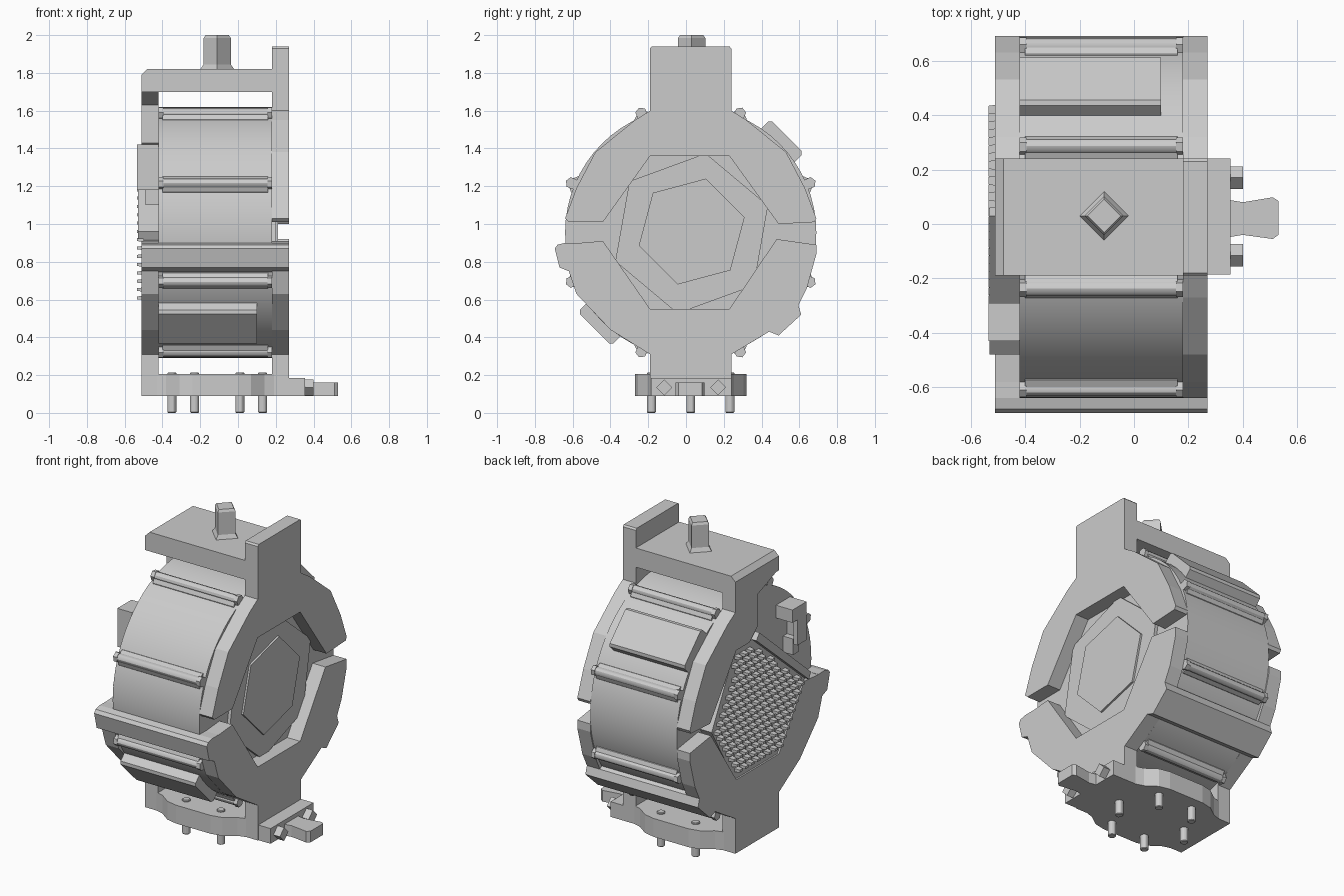
import bpy, bmesh, math
from mathutils import Vector

if "Cube" in bpy.data.objects:
    bpy.data.objects.remove(bpy.data.objects["Cube"])

CY, CZ, R = 0.025, 0.955, 0.665          # drum axis and radius
XL0, XL1, XR0, XR1 = -0.51, -0.42, 0.18, 0.27   # left and right plates

grey = bpy.data.materials.new("light_grey")
grey.diffuse_color = (0.6, 0.6, 0.6, 1)
grey.use_nodes = True
grey.node_tree.nodes["Principled BSDF"].inputs["Base Color"].default_value = grey.diffuse_color


def finish(name, bm, smooth=False, bevel=0):
    bmesh.ops.recalc_face_normals(bm, faces=bm.faces)
    me = bpy.data.meshes.new(name)
    bm.to_mesh(me)
    bm.free()
    me.materials.append(grey)
    ob = bpy.data.objects.new(name, me)
    bpy.context.collection.objects.link(ob)
    if bevel:
        m = ob.modifiers.new("bevel", 'BEVEL')
        m.width, m.segments, m.limit_method = bevel, 1, 'ANGLE'
    if smooth:
        bpy.ops.object.select_all(action='DESELECT')
        ob.select_set(True)
        bpy.context.view_layer.objects.active = ob
        bpy.ops.object.shade_smooth_by_angle(angle=math.radians(30))
    return ob


def add_prism(bm, pts, lo, hi, axis='x', scale_hi=1.0):
    """Extrude a 2D outline along an axis, optionally tapering to the far end."""
    c = Vector((sum(p[0] for p in pts), sum(p[1] for p in pts))) / len(pts)

    def ring(t, s):
        out = []
        for p in pts:
            a, b = c + (Vector(p) - c) * s
            out.append(bm.verts.new({'x': (t, a, b), 'y': (a, t, b), 'z': (a, b, t)}[axis]))
        return out
    v0, v1 = ring(lo, 1), ring(hi, scale_hi)
    n = len(pts)
    bm.faces.new(v0)
    bm.faces.new(v1)
    for i in range(n):
        j = (i + 1) % n
        bm.faces.new((v0[i], v0[j], v1[j], v1[i]))


def prism(name, pts, lo, hi, axis='x', scale_hi=1.0, smooth=False, bevel=0):
    bm = bmesh.new()
    add_prism(bm, pts, lo, hi, axis, scale_hi)
    return finish(name, bm, smooth, bevel)


def ngon(cx, cy, r, n, turn=0):
    return [(cx + r * math.cos(math.radians(turn) + 2 * math.pi * i / n),
             cy + r * math.sin(math.radians(turn) + 2 * math.pi * i / n)) for i in range(n)]


def rect(a0, a1, b0, b1):
    return [(a0, b0), (a1, b0), (a1, b1), (a0, b1)]


def radial(deg, pts):
    """Place (radius, sideways) points on the drum rim at an angle."""
    a = math.radians(deg)
    return [(CY + r * math.cos(a) - s * math.sin(a),
             CZ + r * math.sin(a) + s * math.cos(a)) for r, s in pts]


# Drum
prism("drum", ngon(CY, CZ, R, 64), XL1, XR0, smooth=True)

# Rim rods with flanges and end bolts, one every 45 degrees
for k in range(8):
    ang = 22.5 + 45 * k
    (ry, rz), = radial(ang, [(0.683, 0)])
    bm = bmesh.new()
    add_prism(bm, radial(ang, [(0.64, -0.05), (0.667, -0.045), (0.69, -0.02),
                               (0.69, 0.02), (0.667, 0.045), (0.64, 0.05)]), -0.40, 0.16)
    add_prism(bm, ngon(ry, rz, 0.026, 12), -0.405, 0.165)
    for x0, x1 in ((-0.42, -0.395), (0.155, 0.18)):
        add_prism(bm, ngon(ry, rz, 0.032, 6, ang), x0, x1)
    finish("rim_rod", bm, smooth=True)

# Raised pads on two opposite sides
for ang in (45, 225):
    prism("rim_pad", radial(ang, [(0.63, -0.125), (0.705, -0.125), (0.72, -0.11),
                                  (0.72, 0.11), (0.705, 0.125), (0.63, 0.125)]), -0.42, 0.10)

# Side plates: upper and lower clamp halves
upper = [(-0.19, 1.93), (-0.18, 1.94), (0.23, 1.94), (0.24, 1.93), (0.24, 1.60), (0.32, 1.55),
         (0.53, 1.38), (0.63, 1.19), (0.69, 1.03), (0.68, 1.01), (0.49, 1.00), (0.23, 1.36),
         (-0.19, 1.36), (-0.44, 1.01), (-0.62, 1.01), (-0.64, 1.03), (-0.58, 1.19),
         (-0.48, 1.38), (-0.27, 1.55), (-0.19, 1.60)]
lower = [(-0.19, 0.09), (0.24, 0.09), (0.24, 0.31), (0.44, 0.43), (0.49, 0.41), (0.61, 0.52),
         (0.595, 0.57), (0.64, 0.66), (0.69, 0.84), (0.69, 0.89), (0.48, 0.92), (0.23, 0.55),
         (-0.19, 0.55), (-0.44, 0.91), (-0.68, 0.89), (-0.695, 0.87), (-0.67, 0.77),
         (-0.62, 0.75), (-0.58, 0.63), (-0.40, 0.44), (-0.19, 0.31)]
upper_left = [(-0.19, 1.71), (0.02, 1.63), (0.02, 1.43), (0.10, 1.36), (0.23, 1.36), (0.49, 1.00),
              (0.68, 1.01), (0.69, 1.03), (0.63, 1.19), (0.53, 1.38), (0.32, 1.55),
              (0.24, 1.60), (0.24, 1.72), (-0.19, 1.72)]
prism("right_upper_plate", upper, XR0, XR1)
prism("right_lower_plate", lower, XR0, XR1)
prism("left_upper_plate", upper_left, XL0, XL1)
prism("left_lower_plate", lower, XL0, XL1)

# Cross beams joining the lower plates
prism("front_beam", [(-0.695, 0.87), (-0.68, 0.89), (-0.64, 0.90), (-0.58, 0.90), (-0.58, 0.74),
                     (-0.62, 0.75), (-0.67, 0.77)], XL0, XR1)
prism("back_beam", [(0.44, 0.43), (0.49, 0.41), (0.61, 0.52), (0.595, 0.57), (0.53, 0.62),
                    (0.40, 0.50)], XL0, XR1)

# Hexagonal hub on the right end
prism("hub_outer", ngon(0.03, 0.95, 0.43, 6, 20), XR0 - 0.01, 0.20)
prism("hub_inner", ngon(0.03, 0.96, 0.29, 6, 15), 0.19, 0.212)

# Top bridge with chamfered left edge
prism("top_bridge", [(XL0, 1.70), (XR0 + 0.02, 1.70), (XR0 + 0.02, 1.82),
                     (XL0 + 0.03, 1.82), (XL0, 1.79)], -0.19, 0.24, axis='y')

# Diamond peg on the bridge, with flared foot
bm = bmesh.new()
add_prism(bm, ngon(-0.11, 0.03, 0.093, 4), 1.815, 1.845, 'z', 0.77)
add_prism(bm, ngon(-0.11, 0.03, 0.072, 4), 1.84, 1.985, 'z')
add_prism(bm, ngon(-0.11, 0.03, 0.072, 4), 1.985, 2.0, 'z', 0.85)
finish("top_peg", bm)

# Base with bulging sides
half = [(XL0, 0.215), (-0.43, 0.215), (-0.38, 0.23), (-0.31, 0.28), (-0.24, 0.295),
        (0.0, 0.295), (0.07, 0.28), (0.14, 0.23), (0.19, 0.215), (XR1, 0.215)]
base = [(x, CY + w) for x, w in half] + [(x, CY - w) for x, w in reversed(half)]
prism("base", base, 0.09, 0.205, 'z')

# Six base pegs
for i in range(6):
    a = math.radians(60 * i)
    px, py = -0.11 + 0.24 * math.cos(a), 0.025 + 0.24 * math.sin(a)
    prism("base_peg", ngon(px, py, 0.025, 8, 22.5), 0.0, 0.215, 'z', bevel=0.004)

# Connector block, tongue and diamond pins on the right
prism("connector_block", rect(XR1 - 0.02, 0.355, -0.185, 0.24), 0.09, 0.185, 'z')
prism("connector_tongue", [(0.34, -0.05), (0.40, -0.04), (0.51, -0.055), (0.53, -0.04),
                           (0.53, 0.085), (0.51, 0.098), (0.40, 0.08), (0.34, 0.09)], 0.09, 0.16, 'z')
for y in (-0.115, 0.17):
    prism("connector_pin", ngon(y, 0.135, 0.042, 4), 0.34, 0.40)

# Left panel with a grid of small studs
panel = [(0.46, 0.93), (0.23, 1.36), (0.06, 1.36), (-0.46, 0.92), (-0.19, 0.54), (0.23, 0.54)]
prism("stud_panel", panel, -0.50, XL1 + 0.01)


def inside(y, z, margin=0.025):
    for (y0, z0), (y1, z1) in zip(panel, panel[1:] + panel[:1]):
        dy, dz = y1 - y0, z1 - z0
        if (dy * (z - z0) - dz * (y - y0)) / math.hypot(dy, dz) < margin:
            return False
    return True


bm = bmesh.new()
for r in range(20):
    for c in range(18):
        y = -0.45 + 0.058 * c + (0.029 if r % 2 else 0)
        z = 0.565 + 0.044 * r
        if inside(y, z):
            add_prism(bm, rect(y - 0.02, y + 0.02, z - 0.011, z + 0.011), -0.495, -0.535, 'x', 0.7)
finish("panel_studs", bm)

# Diagonal rail along the panel's cut edge
prism("panel_rail", [(0.06, 1.36), (-0.46, 0.92), (-0.48, 0.96), (0.03, 1.40)], -0.53, XL1 + 0.01)

# Hook bracket on the left front
bm = bmesh.new()
add_prism(bm, rect(-0.43, -0.29, 1.34, 1.42), -0.535, XL1 + 0.01)
add_prism(bm, rect(-0.43, -0.40, 1.18, 1.35), -0.535, XL1 + 0.01)
add_prism(bm, rect(-0.43, -0.34, 1.18, 1.34), -0.535, -0.505)
add_prism(bm, rect(-0.42, -0.36, 1.10, 1.20), -0.49, XL1 + 0.01)
finish("hook_bracket", bm)
